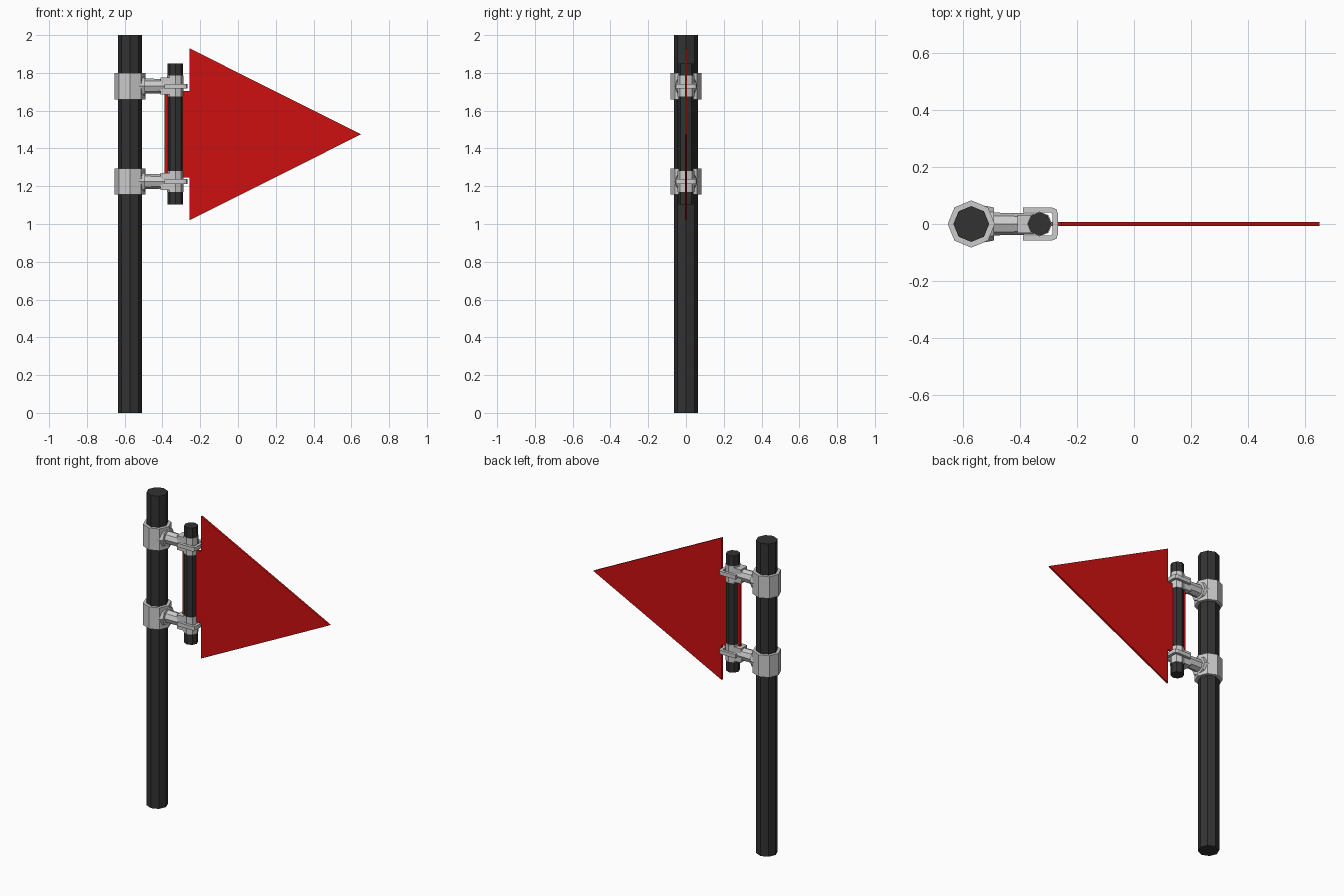
import bpy, bmesh, math
from mathutils import Matrix, Vector

if "Cube" in bpy.data.objects:
    bpy.data.objects.remove(bpy.data.objects["Cube"])


def mat(name, rgb):
    m = bpy.data.materials.new(name)
    m.diffuse_color = (*rgb, 1)
    m.use_nodes = True
    m.node_tree.nodes["Principled BSDF"].inputs["Base Color"].default_value = m.diffuse_color
    return m


BLACK = mat("dark_pole", (0.032, 0.032, 0.032))
GREY = mat("light_metal", (0.60, 0.60, 0.60))
RED = mat("flag_red", (0.62, 0.005, 0.005))


def finish(name, bm, m):
    bmesh.ops.recalc_face_normals(bm, faces=bm.faces)
    me = bpy.data.meshes.new(name)
    bm.to_mesh(me)
    bm.free()
    me.materials.append(m)
    ob = bpy.data.objects.new(name, me)
    bpy.context.collection.objects.link(ob)
    return ob


def tube(name, a, b, r1, r2, m):
    """Eight-sided cylinder or cone between two points."""
    a, b = Vector(a), Vector(b)
    bm = bmesh.new()
    rot = (b - a).to_track_quat('Z', 'Y').to_matrix().to_4x4()
    bmesh.ops.create_cone(bm, cap_ends=True, segments=8, radius1=r1, radius2=r2,
                          depth=(b - a).length,
                          matrix=Matrix.Translation((a + b) / 2) @ rot)
    return finish(name, bm, m)


def box(name, lo, hi, m):
    lo, hi = Vector(lo), Vector(hi)
    bm = bmesh.new()
    bmesh.ops.create_cube(bm, size=1, matrix=Matrix.Translation((lo + hi) / 2)
                          @ Matrix.Diagonal((*(hi - lo), 1)))
    return finish(name, bm, m)


def prism(name, pts, axis, depth, m):
    """Extrude an outline of 3D points along an axis, centred."""
    d = Vector(axis) * depth
    bm = bmesh.new()
    f = bm.faces.new([bm.verts.new(Vector(p) - d / 2) for p in pts])
    ext = bmesh.ops.extrude_face_region(bm, geom=[f])
    bmesh.ops.translate(bm, vec=d, verts=[v for v in ext["geom"]
                                          if isinstance(v, bmesh.types.BMVert)])
    return finish(name, bm, m)


PX, RX = -0.572, -0.332

# main pole and thin flag rod
tube("main_pole", (PX, 0, 0), (PX, 0, 2), 0.063, 0.063, BLACK)
tube("flag_rod", (RX, 0, 1.103), (RX, 0, 1.85), 0.041, 0.041, BLACK)

# flag with a narrower tab that reaches past the rod
flag = [(-0.388, 1.245), (-0.257, 1.245), (-0.257, 1.02), (0.652, 1.475),
        (-0.257, 1.93), (-0.257, 1.705), (-0.388, 1.705)]
prism("flag", [(x, 0, z) for x, z in flag], (0, 1, 0), 0.013, RED)

# two matching brackets
for label, z in (("upper", 1.73), ("lower", 1.225)):
    tube(label + "_collar", (PX, 0, z - 0.07), (PX, 0, z + 0.07), 0.083, 0.083, GREY)
    # flared arm root and arm
    tube(label + "_arm_root", (-0.535, 0, z), (-0.492, 0, z), 0.066, 0.058, GREY)
    tube(label + "_arm", (-0.54, 0, z), (-0.35, 0, z), 0.041, 0.037, GREY)
    # block and sleeve holding the rod
    box(label + "_block", (-0.41, -0.032, z - 0.045), (-0.34, 0.032, z + 0.045), GREY)
    tube(label + "_sleeve", (RX, 0, z - 0.055), (RX, 0, z + 0.055), 0.044, 0.044, GREY)
    # flat U-shaped clip around the rod
    half = [(-0.39, 0.058), (-0.288, 0.058), (-0.273, 0.052), (-0.268, 0.038)]
    inner = [(-0.286, 0.034), (-0.292, 0.040), (-0.39, 0.040)]
    outline = half + [(x, -y) for x, y in half[::-1]]
    outline += [(x, -y) for x, y in inner[::-1]] + inner
    prism(label + "_clip", [(x, y, z) for x, y in outline], (0, 0, 1), 0.025, GREY)
